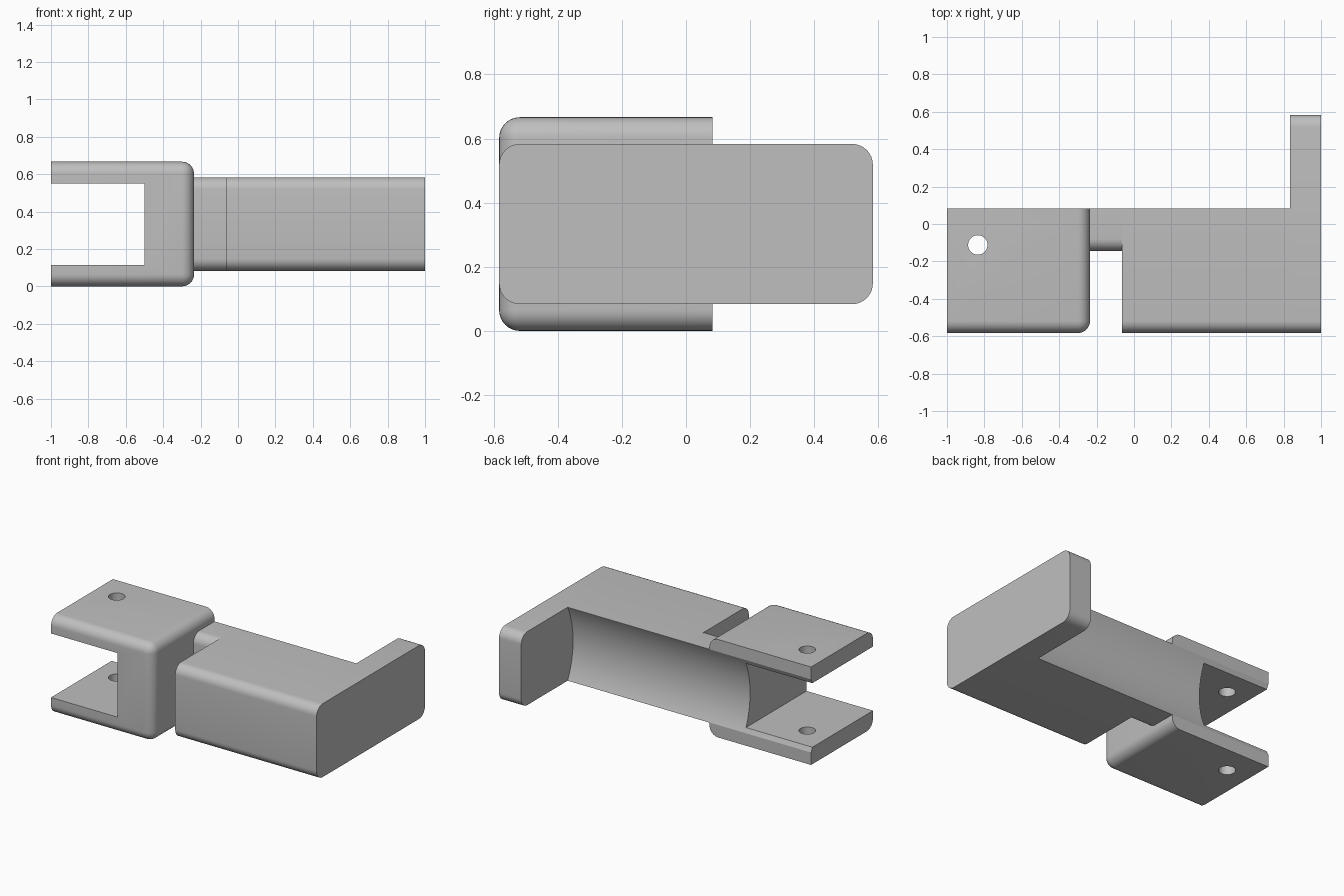
import bpy
import bmesh
from math import pi, sqrt
from mathutils import Matrix, Vector

cube = bpy.data.objects.get("Cube")
if cube:
    bpy.data.objects.remove(cube, do_unlink=True)

grey = bpy.data.materials.new("plain grey")
grey.use_nodes = True
color = (0.52, 0.52, 0.52, 1)
grey.diffuse_color = color
grey.node_tree.nodes["Principled BSDF"].inputs["Base Color"].default_value = color

SIDES = {"+x": (1, 0, 0), "-x": (-1, 0, 0), "+y": (0, 1, 0),
         "-y": (0, -1, 0), "+z": (0, 0, 1), "-z": (0, 0, -1)}
RADIUS = 0.065
MID_Z = 1 / 3
BACK, FRONT = 0.083, -0.583


def finish(name, bm):
    mesh = bpy.data.meshes.new(name)
    bm.to_mesh(mesh)
    bm.free()
    obj = bpy.data.objects.new(name, mesh)
    bpy.context.collection.objects.link(obj)
    mesh.materials.append(grey)
    return obj


def box(name, xs, ys, zs, rounded=""):
    """Box between limits; edges shared by two of the rounded sides are filleted."""
    bm = bmesh.new()
    bmesh.ops.create_cube(bm, size=1)
    for v in bm.verts:
        v.co = [r[0] if c < 0 else r[1] for c, r in zip(v.co, (xs, ys, zs))]
    bm.normal_update()
    normals = [Vector(SIDES[s]) for s in rounded.split()]
    edges = [e for e in bm.edges
             if all(any(f.normal.dot(n) > 0.9 for n in normals) for f in e.link_faces)]
    if edges:
        bmesh.ops.bevel(bm, geom=edges, offset=RADIUS, segments=8,
                        profile=0.5, affect='EDGES')
    return finish(name, bm)


def cylinder(name, radius, length, matrix, sides):
    bm = bmesh.new()
    bmesh.ops.create_cone(bm, cap_ends=True, segments=sides, radius1=radius,
                          radius2=radius, depth=length, matrix=matrix)
    return finish(name, bm)


def cut(obj, cutter):
    mod = obj.modifiers.new("cut", 'BOOLEAN')
    mod.operation = 'DIFFERENCE'
    mod.solver = 'EXACT'
    mod.object = cutter
    bpy.context.view_layer.objects.active = obj
    bpy.ops.object.modifier_apply(modifier=mod.name)


# Solid parts
arm_z = (MID_Z - 0.25, MID_Z + 0.25)
clevis = box("clevis", (-1, -0.235), (FRONT, BACK), (0, 2 * MID_Z), "+x -y +z -z")
neck = box("neck", (-0.235, -0.065), (-0.145, BACK), arm_z, "-y +z -z")
block = box("main_block", (-0.065, 0.833), (FRONT, BACK), arm_z, "-y +z -z")
plate = box("end_plate", (0.833, 1), (FRONT, -FRONT), arm_z, "-y +y +z -z")

# Cutters: clevis slot, pin hole and shallow round channel along the back
slot = box("slot_cutter", (-1.2, -0.5), (-1, 1), (MID_Z - 0.218, MID_Z + 0.218))
pin = cylinder("pin_cutter", 0.052, 2, Matrix.Translation((-0.835, -0.112, MID_Z)), 40)
half, depth = 0.249, 0.058
channel_r = (half ** 2 + depth ** 2) / (2 * depth)
start, end = -1.2, 0.833
channel = cylinder("channel_cutter", channel_r, end - start,
                   Matrix.Translation(((start + end) / 2, BACK + channel_r - depth, MID_Z))
                   @ Matrix.Rotation(pi / 2, 4, 'Y'), 128)

cut(clevis, slot)
cut(clevis, pin)
for part in (clevis, neck, block):
    cut(part, channel)
for cutter in (slot, pin, channel):
    bpy.data.objects.remove(cutter, do_unlink=True)

# Smooth fillets, sharp corners
bpy.ops.object.select_all(action='DESELECT')
for part in (clevis, neck, block, plate):
    part.select_set(True)
bpy.context.view_layer.objects.active = clevis
bpy.ops.object.shade_smooth_by_angle(angle=pi / 7)
